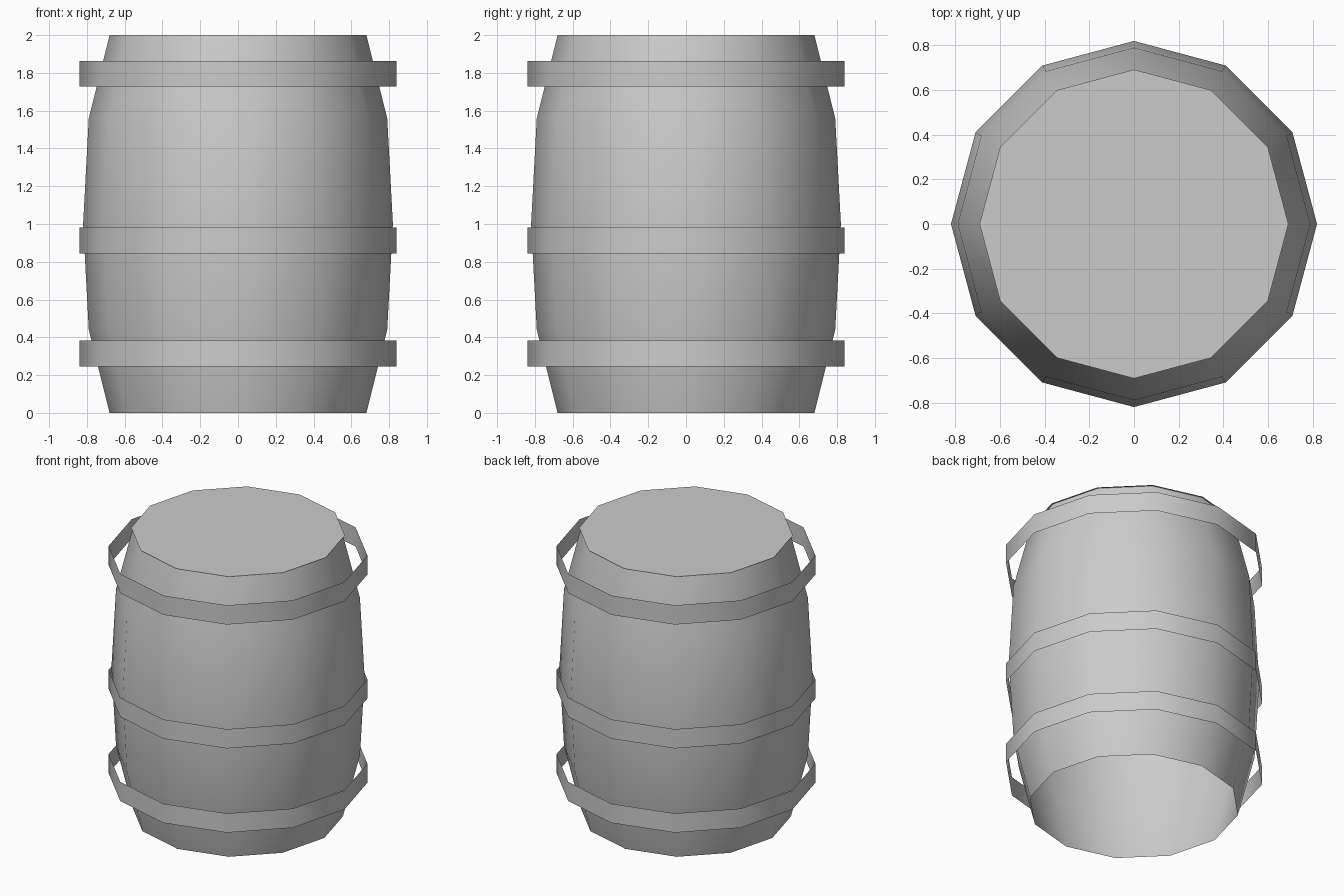
import bpy
import bmesh
import math

SIDES = 12

cube = bpy.data.objects.get("Cube")
if cube:
    bpy.data.objects.remove(cube, do_unlink=True)

# Single flat grey for the whole barrel
grey = bpy.data.materials.new("plain grey")
grey.use_nodes = True
grey.diffuse_color = (0.6, 0.6, 0.6, 1)
grey.node_tree.nodes["Principled BSDF"].inputs["Base Color"].default_value = (0.6, 0.6, 0.6, 1)


def ring(bm, radius, z):
    steps = [2 * math.pi * i / SIDES for i in range(SIDES)]
    return [bm.verts.new((radius * math.cos(a), radius * math.sin(a), z)) for a in steps]


def finish(name, bm):
    mesh = bpy.data.meshes.new(name)
    bm.to_mesh(mesh)
    bm.free()
    mesh.materials.append(grey)
    obj = bpy.data.objects.new(name, mesh)
    bpy.context.collection.objects.link(obj)
    bpy.ops.object.select_all(action="DESELECT")
    obj.select_set(True)
    bpy.context.view_layer.objects.active = obj
    bpy.ops.object.shade_smooth_by_angle(angle=math.radians(40))
    return obj


def shell(name, profile):
    """Open turned surface through (radius, height) points, bottom to top."""
    bm = bmesh.new()
    rings = [ring(bm, r, z) for r, z in profile]
    for low, high in zip(rings, rings[1:]):
        for i in range(SIDES):
            j = (i + 1) % SIDES
            bm.faces.new((low[i], low[j], high[j], high[i]))
    return finish(name, bm)


# Bulging body, open underneath
shell("barrel_body", [(0.68, 0), (0.79, 0.44), (0.82, 1), (0.79, 1.56), (0.68, 2)])

# Thin lid, slightly wider than the body's rim
bm = bmesh.new()
bm.faces.new(ring(bm, 0.692, 2))
finish("barrel_lid", bm)

# Thin straight hoops standing off the body
for name, bottom in (("lower_hoop", 0.245), ("middle_hoop", 0.845), ("upper_hoop", 1.727)):
    shell(name, [(0.838, bottom), (0.838, bottom + 0.137)])
